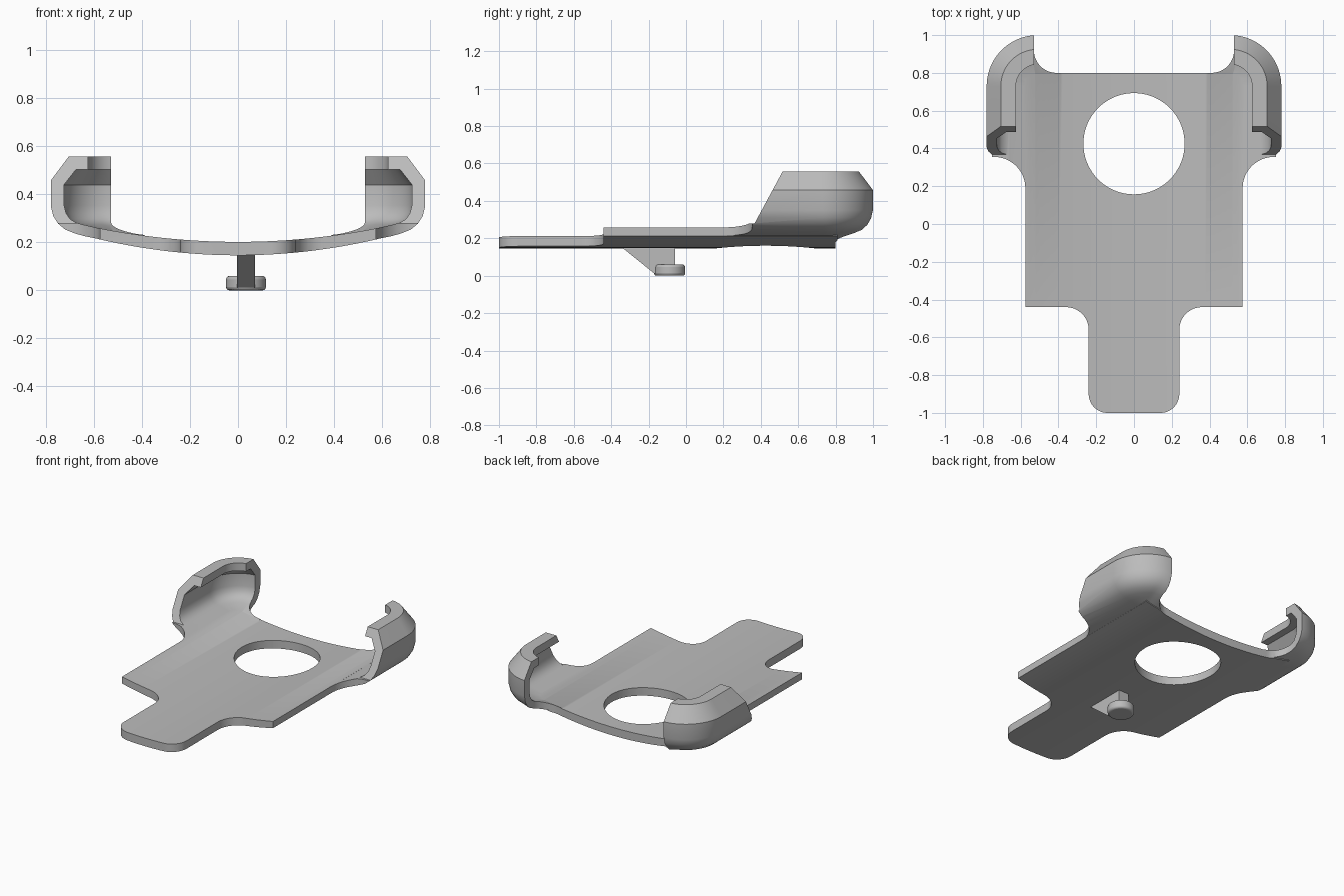
import bpy, bmesh, math
from mathutils import Vector

cube = bpy.data.objects.get("Cube")
if cube:
    bpy.data.objects.remove(cube, do_unlink=True)

grey = bpy.data.materials.new("plain_grey")
grey.use_nodes = True
grey.diffuse_color = (0.5, 0.5, 0.5, 1)
grey.node_tree.nodes["Principled BSDF"].inputs["Base Color"].default_value = (0.5, 0.5, 0.5, 1)


def finish(name, bm):
    bmesh.ops.recalc_face_normals(bm, faces=bm.faces)
    mesh = bpy.data.meshes.new(name)
    bm.to_mesh(mesh)
    bm.free()
    mesh.materials.append(grey)
    ob = bpy.data.objects.new(name, mesh)
    bpy.context.collection.objects.link(ob)
    return ob


def loft(name, rings):
    """Closed solid through a list of equal rings, capped at both ends."""
    bm = bmesh.new()
    vs = [[bm.verts.new(p) for p in ring] for ring in rings]
    n = len(vs[0])
    for a, b in zip(vs, vs[1:]):
        for i in range(n):
            j = (i + 1) % n
            bm.faces.new((a[i], a[j], b[j], b[i]))
    bm.faces.new(vs[0])
    bm.faces.new(vs[-1])
    return finish(name, bm)


def side_prism(name, yz, x0, x1):
    return loft(name, [[(x, y, z) for y, z in yz] for x in (x0, x1)])


def top_prism(name, xy, z0, z1):
    return loft(name, [[(x, y, z) for x, y in xy] for z in (z0, z1)])


def arc(cx, cy, r, a0, a1, n=12):
    angles = [math.radians(a0 + (a1 - a0) * i / n) for i in range(n + 1)]
    return [(cx + r * math.cos(a), cy + r * math.sin(a)) for a in angles]


def activate(ob):
    bpy.ops.object.select_all(action='DESELECT')
    ob.select_set(True)
    bpy.context.view_layer.objects.active = ob


def combine(ob, tool, operation):
    mod = ob.modifiers.new("combine", 'BOOLEAN')
    mod.operation, mod.object, mod.solver = operation, tool, 'EXACT'
    tool.hide_render = True
    activate(ob)
    bpy.ops.object.modifier_apply(modifier=mod.name)
    bpy.data.objects.remove(tool, do_unlink=True)


def plate_top(x):
    return 0.202 + 0.17 * x * x


def plate_bottom(x):
    return 0.146 + 0.2 * x * x


# Dished base plate
HALF = 0.58
xs = [HALF * (i / 20 - 1) for i in range(41)]
base = loft("base_plate", [
    [(x, -1.05, plate_bottom(x)), (x, 0.81, plate_bottom(x)),
     (x, 0.81, plate_top(x)), (x, -1.05, plate_top(x))] for x in xs])

# Corner clip cross-section: distance inward from the outer wall, height
section = [(.24, .225), (.205, .213), (.14, .226), (.10, .237), (.06, .253), (.03, .278),
           (.01, .31), (0, .35), (0, .458), (.075, .558), (.155, .558), (.155, .504),
           (.105, .504), (.055, .44), (.055, .354), (.063, .322), (.08, .297),
           (.105, .282), (.13, .275), (.205, .2575), (.24, .245)]
CX, CY, R = 0.51, 0.73, 0.27


def corner_clip(side):
    stations = [((CX, 0.15), 0)]
    stations += [((CX, CY), math.pi / 2 * i / 18) for i in range(19)]
    stations += [((CX - 0.03 * i, CY), math.pi / 2) for i in range(1, 5)]
    rings = []
    for (cx, cy), a in stations:
        ring = []
        for d, z in section:
            x, y = cx + (R - d) * math.cos(a), cy + (R - d) * math.sin(a)
            # let the floor follow the dish of the plate
            follow = min(1, max(0, (0.35 - z) * 10))
            z += follow * min(0, plate_top(x) - plate_top(0.575))
            ring.append((side * x, y, z))
        rings.append(ring)
    return loft("corner_clip", rings)


for side in (1, -1):
    combine(base, corner_clip(side), 'UNION')

# Trim to the plan outline
half = (arc(0.14, -0.9, 0.1, -90, 0) + arc(0.36, -0.56, 0.12, 180, 90)
        + [(0.575, -0.44)] + arc(0.74, 0.19, 0.165, 180, 90)
        + [(0.85, 0.355), (0.85, 1.05), (0.53, 1.05)] + arc(0.41, 0.92, 0.12, 0, -90))
outline = half + [(-x, y) for x, y in reversed(half)]
combine(base, top_prism("outline_cutter", outline, -0.1, 0.8), 'INTERSECT')

# Round opening
circle = arc(0, 0.425, 0.268, 0, 360, 72)[:-1]
combine(base, top_prism("opening_cutter", circle, -0.1, 0.8), 'DIFFERENCE')

# Gap between the clips, and their slanted front ends
gap = [(0.5, 0.3), (0.95, 0.3), (0.95, 0.7), (0.5, 0.7)]
combine(base, side_prism("gap_cutter", gap, -0.5295, 0.5295), 'DIFFERENCE')
slant = [(0, 0.28), (0.367, 0.28), (0.529, 0.58), (0.529, 0.7), (0, 0.7)]
for side in (1, -1):
    combine(base, side_prism("slant_cutter", slant, side * 0.575, side * 0.9), 'DIFFERENCE')

# Peg under the plate: sloped stem and round foot
PEG_X = 0.033
stem = side_prism("peg_stem", [(-0.335, 0.16), (-0.335, 0.145), (-0.17, 0.012),
                               (-0.06, 0.012), (-0.06, 0.16)], PEG_X - 0.037, PEG_X + 0.037)
foot = top_prism("peg_foot", arc(PEG_X, -0.088, 0.083, 0, 360, 40)[:-1], 0, 0.06)
bevel = foot.modifiers.new("soft_rim", 'BEVEL')
bevel.width, bevel.segments = 0.014, 3

for ob in (base, stem, foot):
    activate(ob)
    bpy.ops.object.shade_smooth_by_angle(angle=math.radians(30))
